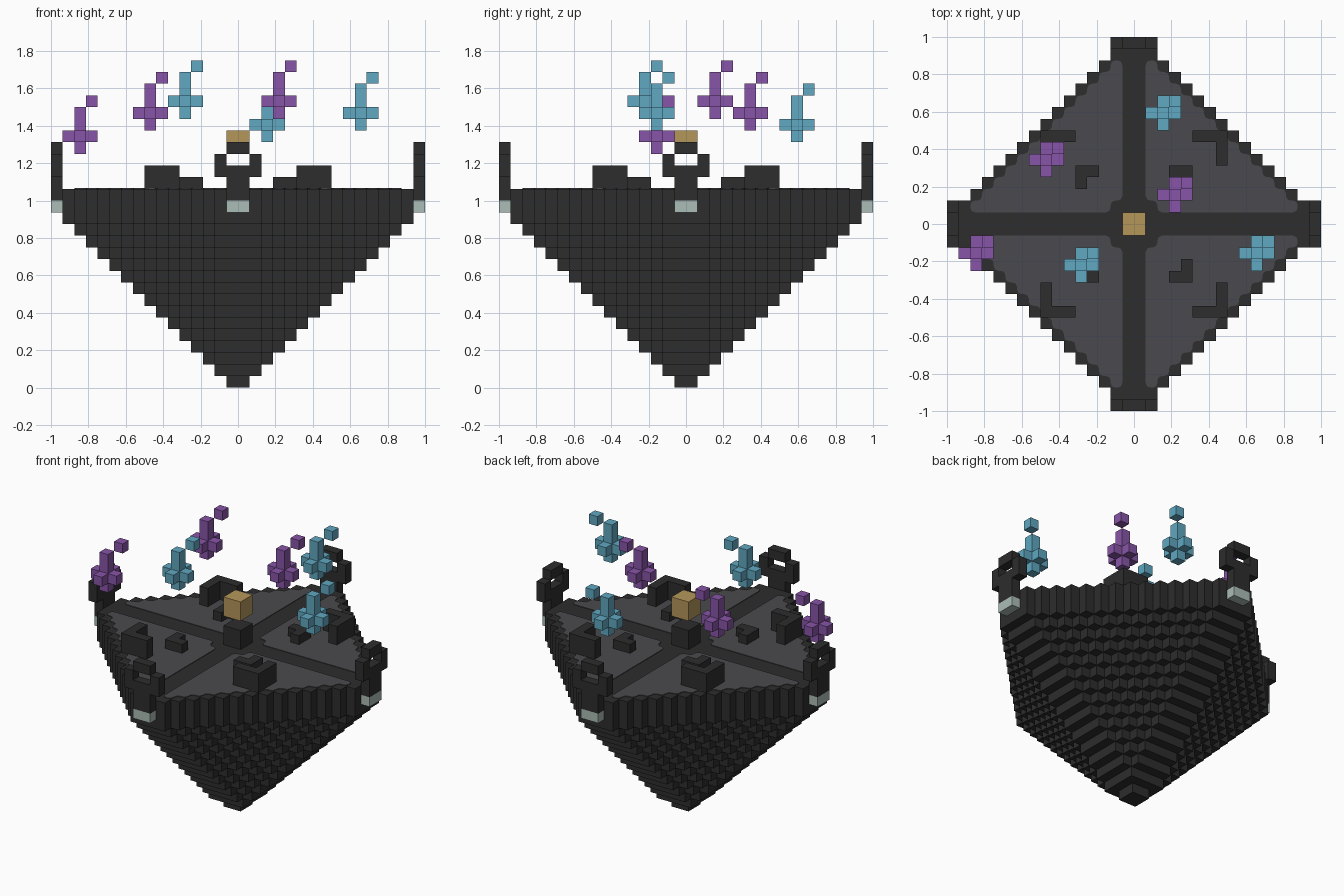
import bpy
import bmesh
from mathutils import Vector

U = 1 / 16  # edge length of one block
SIGNS = [(sx, sy) for sx in (1, -1) for sy in (1, -1)]

if "Cube" in bpy.data.objects:
    bpy.data.objects.remove(bpy.data.objects["Cube"], do_unlink=True)


def make_material(name, hex_color):
    srgb = [int(hex_color[n:n + 2], 16) / 255 for n in (0, 2, 4)]
    color = [((c + 0.055) / 1.055) ** 2.4 for c in srgb] + [1]
    mat = bpy.data.materials.new(name)
    mat.use_nodes = True
    mat.diffuse_color = color
    mat.node_tree.nodes["Principled BSDF"].inputs["Base Color"].default_value = color
    return mat


dark = make_material("dark_stone", "2d2d2d")
grey = make_material("grey_floor", "4a4a4e")
purple = make_material("purple", "8855a8")
cyan = make_material("cyan", "60a8c1")
gold = make_material("gold", "b5965a")
pale = make_material("pale_green", "abbdb6")


def add_object(name, bm, mat):
    mesh = bpy.data.meshes.new(name)
    bm.to_mesh(mesh)
    bm.free()
    mesh.materials.append(mat)
    obj = bpy.data.objects.new(name, mesh)
    bpy.context.collection.objects.link(obj)
    return obj


def blocks(name, cells, mat):
    """Mesh a set of grid cells, keeping only the exposed faces."""
    cells = set(cells)
    bm = bmesh.new()
    for cell in cells:
        for axis in range(3):
            for side in (1, -1):
                step = [0, 0, 0]
                step[axis] = side
                if tuple(c + s for c, s in zip(cell, step)) in cells:
                    continue
                normal = Vector(step)
                a = Vector([float(n == (axis + 1) % 3) for n in range(3)])
                b = normal.cross(a)
                centre = Vector(cell) + Vector((0.5, 0.5, 0.5)) + normal / 2
                corners = [(-a - b), (a - b), (a + b), (-a + b)]
                bm.faces.new([bm.verts.new((centre + c / 2) * U) for c in corners])
    bmesh.ops.remove_doubles(bm, verts=bm.verts, dist=U / 100)
    return add_object(name, bm, mat)


def mirror(i, sign):
    return i if sign > 0 else -1 - i


def quadrants(cells):
    return [(mirror(i, sx), mirror(j, sy), k) for i, j, k in cells for sx, sy in SIGNS]


# Stepped hull: a diamond in plan that shrinks towards the tip
hull = [(i, j, k) for k in range(17) for i in range(15) for j in range(15)
        if max(i, j) <= k and i + j <= min(k, 14) + 1]
blocks("hull", quadrants(hull), dark)


# Grey floor panels with softened stair-step outlines
def floor_panel(name, sx, sy):
    outline = [(2, 1)]
    for j in range(1, 14):
        outline += [(15 - j, j), (15 - j, j + 1)]
    outline += [(1, 14), (1, 2), (2, 2)]
    points = [Vector((x * sx, y * sy, 17)) for x, y in outline]
    bm = bmesh.new()
    loop = []
    for n, p in enumerate(points):
        before = (points[n - 1] - p).normalized() * 0.4
        after = (points[(n + 1) % len(points)] - p).normalized() * 0.4
        for offset in (before, (before + after) * 0.28, after):
            loop.append(bm.verts.new((p + offset) * U + Vector((0, 0, 0.004))))
    face = bm.faces.new(loop)
    face.normal_update()
    if face.normal.z < 0:
        face.normal_flip()
    panel = add_object(name, bm, grey)
    solid = panel.modifiers.new("thickness", "SOLIDIFY")
    solid.thickness = 0.004
    solid.offset = -1


for sx, sy in SIGNS:
    side = ("back_" if sy > 0 else "front_") + ("left" if sx > 0 else "right")
    floor_panel("floor_panel_" + side, sx, sy)

# Corner walls on the floor, tall outer ones and low inner ones
tall = [(i, j, k) for i in range(5, 8) for j in range(5, 8) for k in (17, 18)
        if max(i, j) == 7]
low = [(4, 4, 17), (3, 4, 17), (4, 3, 17)]
for sx, sy in SIGNS:
    side = ("back_" if sy > 0 else "front_") + ("left" if sx > 0 else "right")
    for label, cells in (("tall_wall_", tall), ("low_wall_", low)):
        blocks(label + side, [(mirror(i, sx), mirror(j, sy), k) for i, j, k in cells], dark)

# Ring-topped pillars with pale brackets at the four points
pillar_rows = {16: (-1, 0), 17: (-1, 0), 18: (-2, -1, 0, 1), 19: (-2, 1), 20: (-1, 0)}
placements = {
    "front": lambda a, k: (a, -16, k),
    "back": lambda a, k: (a, 15, k),
    "left": lambda a, k: (15, a, k),
    "right": lambda a, k: (-16, a, k),
}
for side, place in placements.items():
    cells = [place(a, k) for k, row in pillar_rows.items() for a in row]
    blocks("pillar_" + side, cells, dark)
    blocks("bracket_" + side, [place(a, 15) for a in (-1, 0)], pale)

# Central pedestal and the floating gold cube
blocks("pedestal", quadrants([(0, 0, 17), (0, 0, 18)]), dark)
blocks("gold_cube", quadrants([(0, 0, 20), (0, 0, 21)]), gold)


# Floating flames: a stem, four arms and a spark off the top corner
def flame(name, x, y, z, mat):
    stem = [(x, y, z + n) for n in range(4)]
    arms = [(x + dx, y + dy, z + 1) for dx, dy in ((1, 0), (-1, 0), (0, 1), (0, -1))]
    blocks(name, stem + arms, mat)
    blocks(name + "_spark", [(x + 1, y + 1, z + 4)], mat)


flame("purple_flame_right", -14, -3, 20, purple)
flame("purple_flame_back", -8, 5, 22, purple)
flame("purple_flame_middle", 3, 2, 23, purple)
flame("cyan_flame_front", -5, -4, 23, cyan)
flame("cyan_flame_back", 2, 9, 21, cyan)
flame("cyan_flame_left", 10, -3, 22, cyan)
